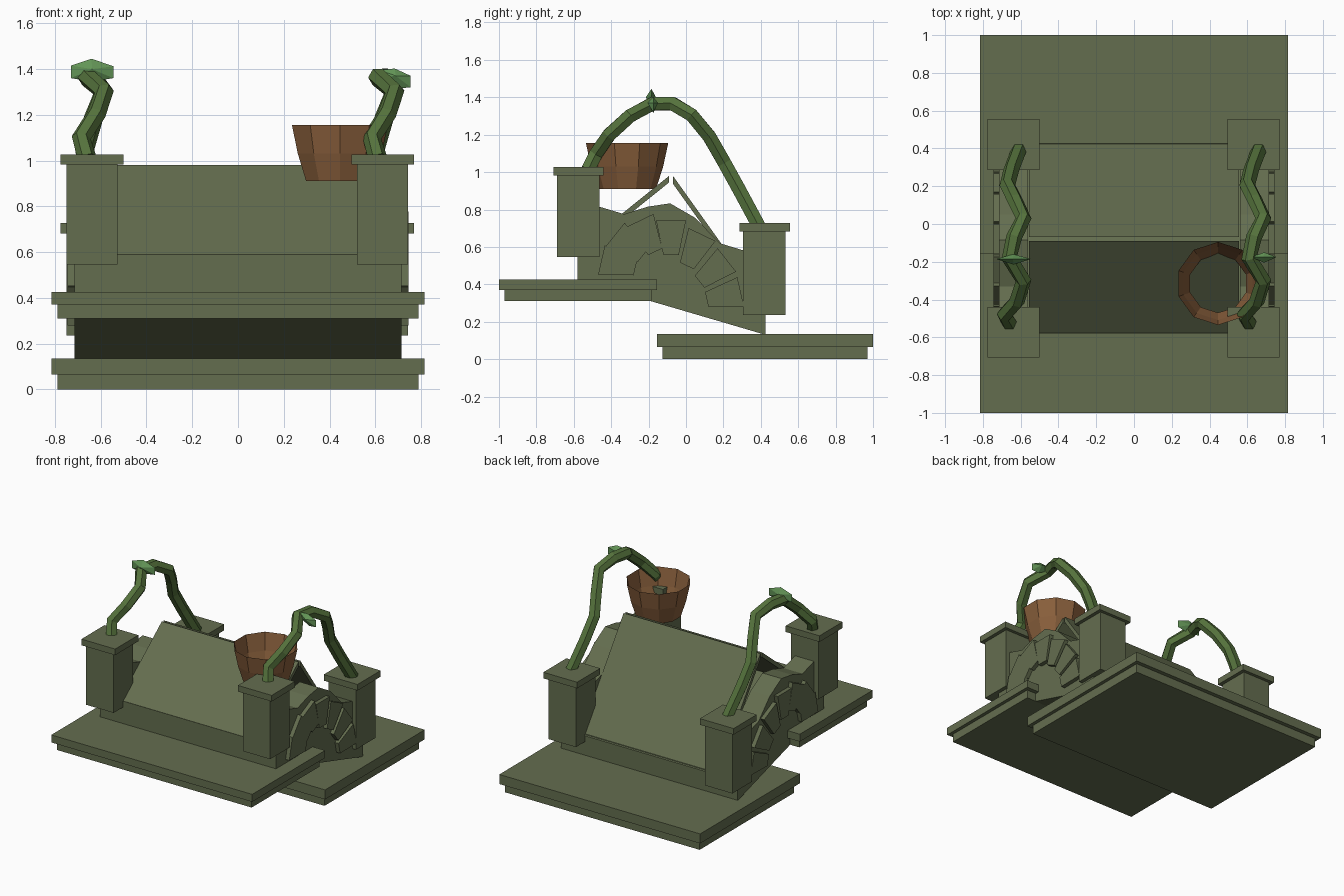
import bpy, bmesh, math
from mathutils import Vector

if "Cube" in bpy.data.objects:
    bpy.data.objects.remove(bpy.data.objects["Cube"])


def material(name, rgb):
    m = bpy.data.materials.new(name)
    m.diffuse_color = (*rgb, 1)
    m.use_nodes = True
    m.node_tree.nodes["Principled BSDF"].inputs["Base Color"].default_value = m.diffuse_color
    return m


STONE = material("mossy stone", (0.127, 0.154, 0.078))
VINE = material("vine green", (0.09, 0.168, 0.045))
LEAF = material("leaf green", (0.125, 0.30, 0.095))
CLAY = material("brown clay", (0.25, 0.115, 0.045))


def finish(name, bm, mat, normals=True):
    if normals:
        bmesh.ops.recalc_face_normals(bm, faces=bm.faces)
    me = bpy.data.meshes.new(name)
    bm.to_mesh(me)
    bm.free()
    me.materials.append(mat)
    ob = bpy.data.objects.new(name, me)
    bpy.context.collection.objects.link(ob)
    return ob


def extrude(name, profile, x0, x1, mat=STONE):
    """Extrude a (y, z) outline from x0 to x1."""
    bm = bmesh.new()
    face = bm.faces.new([bm.verts.new((x0, y, z)) for y, z in profile])
    out = bmesh.ops.extrude_face_region(bm, geom=[face])
    verts = [g for g in out["geom"] if isinstance(g, bmesh.types.BMVert)]
    bmesh.ops.translate(bm, verts=verts, vec=(x1 - x0, 0, 0))
    return finish(name, bm, mat)


def box(name, x0, x1, y0, y1, z0, z1):
    return extrude(name, [(y0, z0), (y1, z0), (y1, z1), (y0, z1)], x0, x1)


# Two stepped ground slabs at different heights
box("front_slab_top", -0.815, 0.815, -1.0, -0.155, 0.37, 0.425)
box("front_slab_base", -0.79, 0.79, -0.97, -0.185, 0.31, 0.37)
box("back_slab_top", -0.815, 0.815, -0.155, 1.0, 0.065, 0.135)
box("back_slab_base", -0.79, 0.79, -0.125, 0.97, 0.0, 0.065)

# Sloping deck between the slabs
extrude("sloping_deck", [(-0.58, 0.425), (0.425, 0.13), (0.425, 0.29), (-0.58, 0.59)],
        -0.715, 0.715)

# Two ramp plates that meet at the ridge
extrude("front_ramp", [(-0.58, 0.587), (-0.09, 0.98), (-0.09, 0.945), (-0.55, 0.575)],
        -0.555, 0.555)
extrude("back_ramp", [(0.43, 0.28), (-0.07, 0.98), (-0.07, 0.938), (0.40, 0.28)],
        -0.555, 0.555)

# Humped side walls
WALL = [(-0.58, 0.425), (0.425, 0.13), (0.425, 0.545), (0.18, 0.62), (0.05, 0.755),
        (-0.085, 0.833), (-0.205, 0.815), (-0.33, 0.775), (-0.58, 0.85)]
for side, s in (("left", -1), ("right", 1)):
    extrude(side + "_wall", WALL, s * 0.56, s * 0.715)

    # Arch stones, each moved up or down with the slope of the deck
    for i in range(7):
        mid = math.pi * (i + 0.5) / 7
        half = math.pi / 14 - 0.018
        drop = -0.3 * 0.29 * math.cos(mid)
        pts = []
        for r, a in ((0.2, mid - half), (0.39, mid - half), (0.39, mid + half), (0.2, mid + half)):
            pts.append((-0.08 + r * math.cos(a), 0.36 + drop + r * math.sin(a)))
        extrude(f"{side}_arch_stone_{i + 1}", pts, s * 0.69, s * 0.745)

    # Corner posts with caps
    cx = s * 0.635 - 0.003
    for end, cy, z0, z1 in (("front", -0.575, 0.545, 0.982), ("back", 0.42, 0.235, 0.682)):
        box(f"{end}_{side}_post", cx - 0.111, cx + 0.111, cy - 0.114, cy + 0.112, z0, z1)
        box(f"{end}_{side}_post_cap", cx - 0.137, cx + 0.137, cy - 0.133, cy + 0.135,
            z1, z1 + 0.045)

# Crooked vines arching from post to post
PATH = [(-0.66, -0.525, 1.01), (-0.685, -0.48, 1.1), (-0.62, -0.41, 1.2),
        (-0.585, -0.30, 1.3), (-0.66, -0.18, 1.365), (-0.635, -0.07, 1.365),
        (-0.585, 0.03, 1.305), (-0.63, 0.125, 1.19), (-0.67, 0.205, 1.05),
        (-0.65, 0.285, 0.905), (-0.61, 0.39, 0.71)]


def vine(name, dx, sides=6, radius=0.042):
    pts = [Vector(p) + Vector((dx, 0, 0)) for p in PATH]
    bm = bmesh.new()
    rings = []
    for i, p in enumerate(pts):
        t = (pts[min(i + 1, len(pts) - 1)] - pts[max(i - 1, 0)]).normalized()
        u = (Vector((1, 0, 0)) - t * t.x).normalized()
        v = t.cross(u)
        rings.append([bm.verts.new(p + radius * (u * math.cos(a) + v * math.sin(a)))
                      for a in (math.tau * k / sides for k in range(sides))])
    for a, b in zip(rings, rings[1:]):
        for k in range(sides):
            n = (k + 1) % sides
            bm.faces.new((a[k], a[n], b[n], b[k]))
    bm.faces.new(rings[0])
    bm.faces.new(rings[-1])
    finish(name, bm, VINE)


vine("left_vine", 0)
vine("right_vine", 1.27)


# Pointed leaves standing across the vine tops
def leaf(name, outline, y):
    bm = bmesh.new()
    rim = [bm.verts.new((x, y, z)) for x, z in outline]
    cx = sum(p[0] for p in outline) / len(outline)
    cz = sum(p[1] for p in outline) / len(outline)
    tips = [bm.verts.new((cx, y + d, cz + 0.01)) for d in (-0.03, 0.025)]
    for k in range(len(rim)):
        for tip in tips:
            bm.faces.new((rim[k], rim[(k + 1) % len(rim)], tip))
    finish(name, bm, LEAF)


leaf("left_leaf", [(-0.73, 1.36), (-0.73, 1.415), (-0.64, 1.445), (-0.545, 1.412),
                   (-0.545, 1.36), (-0.64, 1.345)], -0.185)
leaf("right_leaf", [(0.62, 1.36), (0.62, 1.395), (0.685, 1.402), (0.755, 1.37),
                    (0.755, 1.32), (0.70, 1.315)], -0.175)

# Open bottomless pot
bm = bmesh.new()
N = 10
rings = [[bm.verts.new((0.445 + r * math.cos(math.tau * (k + 0.5) / N),
                        -0.315 + r * math.sin(math.tau * (k + 0.5) / N), z)) for k in range(N)]
         for r, z in ((0.155, 0.91), (0.193, 1.03), (0.22, 1.155))]
for a, b in zip(rings, rings[1:]):
    for k in range(N):
        n = (k + 1) % N
        bm.faces.new((a[k], a[n], b[n], b[k]))
finish("clay_pot", bm, CLAY, normals=False)
